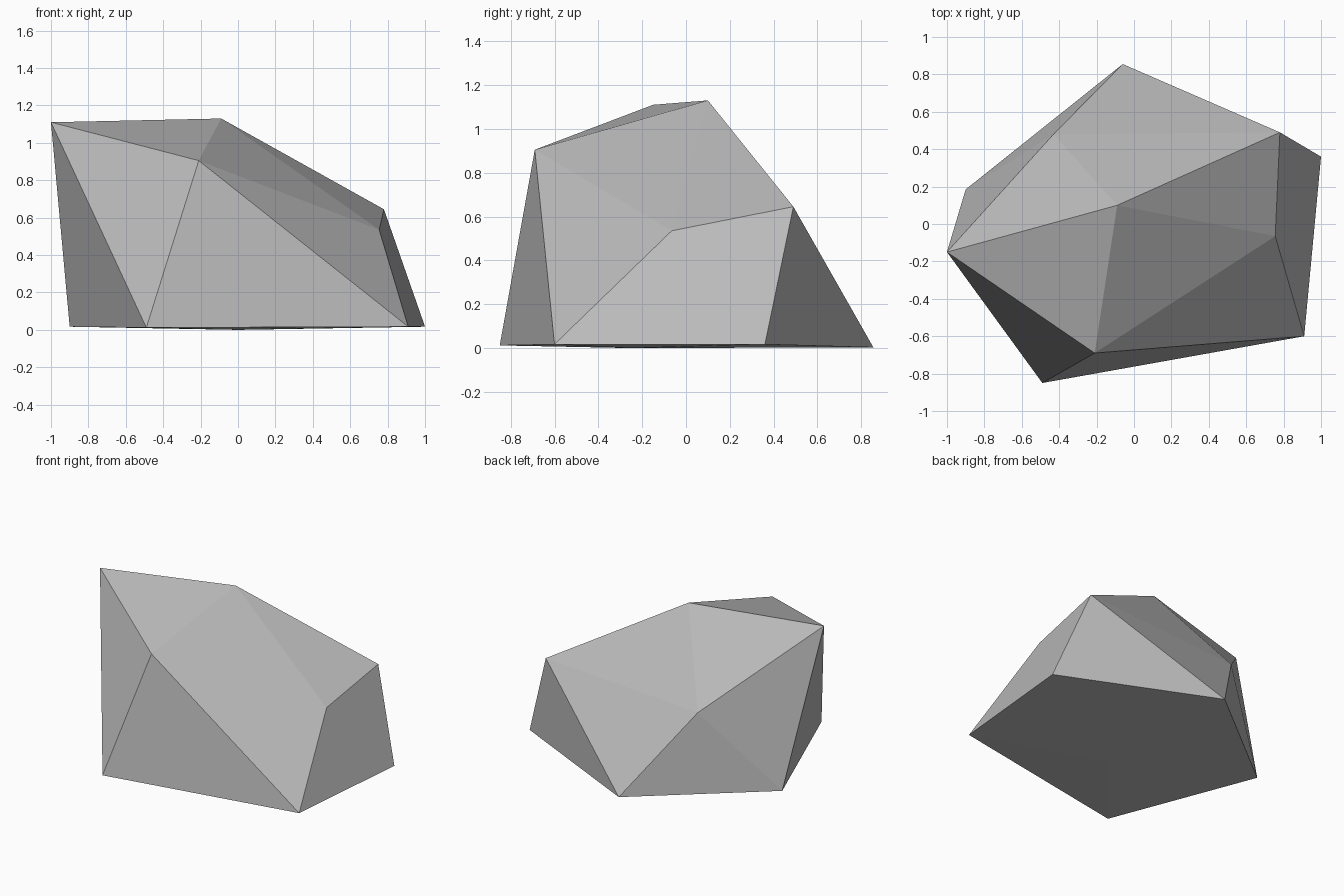
import bpy
import bmesh

cube = bpy.data.objects.get("Cube")
if cube:
    bpy.data.objects.remove(cube, do_unlink=True)

# Plain grey stone
stone = bpy.data.materials.new("stone_grey")
stone.use_nodes = True
colour = (0.5, 0.5, 0.5, 1)
stone.diffuse_color = colour
stone.node_tree.nodes["Principled BSDF"].inputs["Base Color"].default_value = colour

# Corners of the boulder: crest and shoulders, then the ground ring and its centre
corners = {
    "A": (-1, -0.15, 1.11), "B": (-0.09, 0.10, 1.13), "C": (-0.21, -0.69, 0.905),
    "D": (0.78, 0.49, 0.645), "E": (0.755, -0.065, 0.535), "K": (-0.43, 0.48, 0.57),
    "F": (-0.49, -0.85, 0.012), "G": (0.91, -0.60, 0.017), "H": (1, 0.36, 0.017),
    "I": (-0.06, 0.855, 0.003), "J": (-0.90, 0.185, 0.017), "L": (0, -0.26, 0),
}
top = "ABC ABK BDK CEB BED"
sides = "ACF AFJ CFG CGE EGHD DHI DIK IJK JAK"
underside = "FGL GHL HIL IJL JFL"

# Faceted boulder
bm = bmesh.new()
vert = {name: bm.verts.new(co) for name, co in corners.items()}
for facet in (top + " " + sides + " " + underside).split():
    bm.faces.new([vert[name] for name in facet])
bmesh.ops.recalc_face_normals(bm, faces=bm.faces)

mesh = bpy.data.meshes.new("boulder")
bm.to_mesh(mesh)
bm.free()
mesh.materials.append(stone)
boulder = bpy.data.objects.new("boulder", mesh)
bpy.context.collection.objects.link(boulder)
